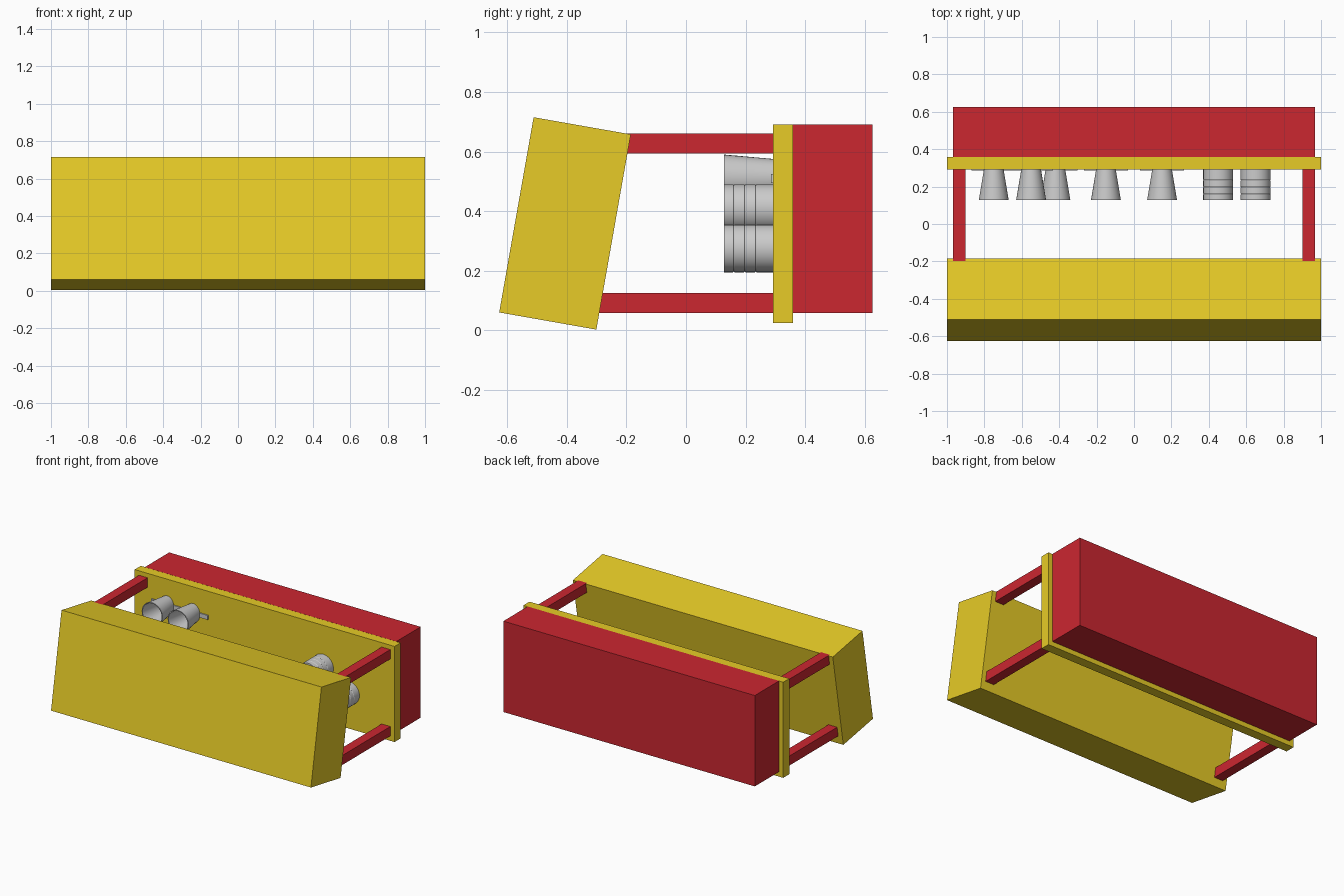
import bpy, bmesh, math

if "Cube" in bpy.data.objects:
    bpy.data.objects.remove(bpy.data.objects["Cube"])


def material(name, rgb):
    m = bpy.data.materials.new(name)
    m.diffuse_color = (*rgb, 1)
    m.use_nodes = True
    m.node_tree.nodes["Principled BSDF"].inputs["Base Color"].default_value = m.diffuse_color
    return m


YELLOW = material("yellow", (0.80, 0.60, 0.02))
RED = material("red", (0.60, 0.02, 0.03))


def box(name, center, size, mat=None, tilt=0):
    bpy.ops.mesh.primitive_cube_add(size=1, location=center)
    o = bpy.context.object
    o.name = name
    o.scale = size
    o.rotation_euler.x = math.radians(tilt)
    if mat:
        o.data.materials.append(mat)
    return o


def lathe(name, x, z, rings, n=32):
    """Skin a list of (y, x radius, z radius) rings along y; both ends capped."""
    bm = bmesh.new()
    loops = []
    for y, rx, rz in rings:
        loops.append([bm.verts.new((rx * math.cos(i * math.tau / n), y,
                                    rz * math.sin(i * math.tau / n))) for i in range(n)])
    for a, b in zip(loops, loops[1:]):
        for i in range(n):
            j = (i + 1) % n
            bm.faces.new((a[i], a[j], b[j], b[i]))
    bm.faces.new(loops[0])
    bm.faces.new(loops[-1])
    bmesh.ops.recalc_face_normals(bm, faces=bm.faces)
    me = bpy.data.meshes.new(name)
    bm.to_mesh(me)
    bm.free()
    o = bpy.data.objects.new(name, me)
    o.location = (x, 0, z)
    bpy.context.collection.objects.link(o)
    bpy.ops.object.select_all(action='DESELECT')
    o.select_set(True)
    bpy.context.view_layer.objects.active = o
    bpy.ops.object.shade_smooth_by_angle(angle=math.radians(30))


# main bodies
box("tilted_front_block", (0, -0.406, 0.359), (2, 0.331, 0.665), YELLOW, -10)
box("back_panel", (0, 0.326, 0.358), (2, 0.067, 0.665), YELLOW)
box("back_block", (0, 0.492, 0.375), (1.935, 0.267, 0.632), RED)

# four connecting rails
for side, sx in (("left", -1), ("right", 1)):
    for level, z, y0 in (("lower", 0.092, -0.30), ("upper", 0.627, -0.21)):
        box(f"{side}_{level}_rail", (sx * 0.934, (y0 + 0.30) / 2, z),
            (0.067, 0.30 - y0, 0.066), RED)

# hollow tapered cups, open to the front, each with a thin strip at its base
cup = [(0.27, 0.047, 0.060), (0.127, 0.074, 0.074), (0.127, 0.08, 0.08), (0.295, 0.052, 0.065)]
for i, (x, z) in enumerate([(-0.75, 0.51), (-0.55, 0.51), (-0.42, 0.275),
                            (-0.15, 0.275), (0.15, 0.275)]):
    lathe(f"cup_{i + 1}", x, z, cup)
    box(f"cup_base_{i + 1}", (x, 0.29, z), (0.235, 0.01, 0.03))

# cans with shallow grooves
can = [(0.127, 0.08, 0.08)]
for y in (0.16, 0.197, 0.234):
    can += [(y - 0.003, 0.08, 0.08), (y, 0.078, 0.078), (y + 0.003, 0.08, 0.08)]
can.append((0.295, 0.08, 0.08))
for i, (x, z) in enumerate([(0.45, 0.41), (0.65, 0.275)]):
    lathe(f"can_{i + 1}", x, z, can)
